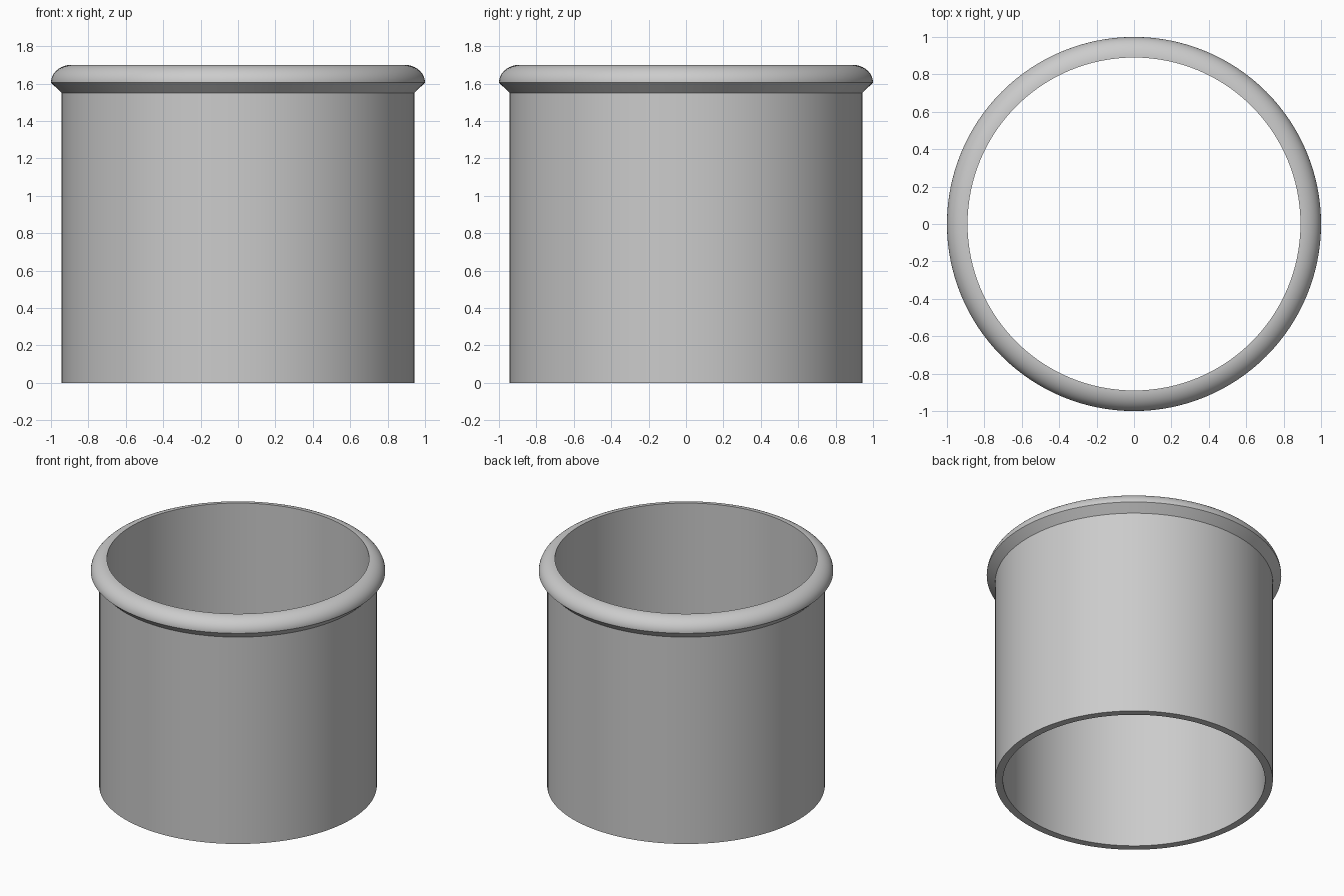
import bpy, bmesh, math
from mathutils import Matrix

cube = bpy.data.objects.get("Cube")
if cube:
    bpy.data.objects.remove(cube, do_unlink=True)

SEGMENTS = 128
BORE, WALL, LIP = 0.89, 0.943, 1.0      # radii
NECK_Z, LIP_Z, TOP_Z = 1.55, 1.605, 1.70  # heights
ARC_STEPS = 14

grey = bpy.data.materials.new("light_grey")
grey.use_nodes = True
colour = (0.6, 0.6, 0.6, 1)
grey.diffuse_color = colour
grey.node_tree.nodes["Principled BSDF"].inputs["Base Color"].default_value = colour

# Closed wall section: straight bore, straight sleeve, chamfer, rounded rim
profile = [(BORE, 0), (WALL, 0), (WALL, NECK_Z)]
for i in range(ARC_STEPS + 1):
    a = math.pi / 2 * i / ARC_STEPS
    profile.append((BORE + (LIP - BORE) * math.cos(a),
                    LIP_Z + (TOP_Z - LIP_Z) * math.sin(a)))

# Revolve the section around the vertical axis
bm = bmesh.new()
rings = []
for s in range(SEGMENTS):
    turn = Matrix.Rotation(math.tau * s / SEGMENTS, 3, 'Z')
    rings.append([bm.verts.new((r, 0, z)) for r, z in profile])
    bmesh.ops.transform(bm, matrix=turn.to_4x4(), verts=rings[-1])
for s, ring in enumerate(rings):
    after = rings[(s + 1) % SEGMENTS]
    for k in range(len(profile)):
        n = (k + 1) % len(profile)
        bm.faces.new((ring[k], after[k], after[n], ring[n]))
bmesh.ops.recalc_face_normals(bm, faces=bm.faces)

mesh = bpy.data.meshes.new("rimmed_sleeve")
bm.to_mesh(mesh)
bm.free()
mesh.materials.append(grey)
sleeve = bpy.data.objects.new("rimmed_sleeve", mesh)
bpy.context.collection.objects.link(sleeve)

# Smooth round surfaces, crisp section corners
bpy.ops.object.select_all(action='DESELECT')
sleeve.select_set(True)
bpy.context.view_layer.objects.active = sleeve
bpy.ops.object.shade_smooth_by_angle(angle=math.radians(30))
